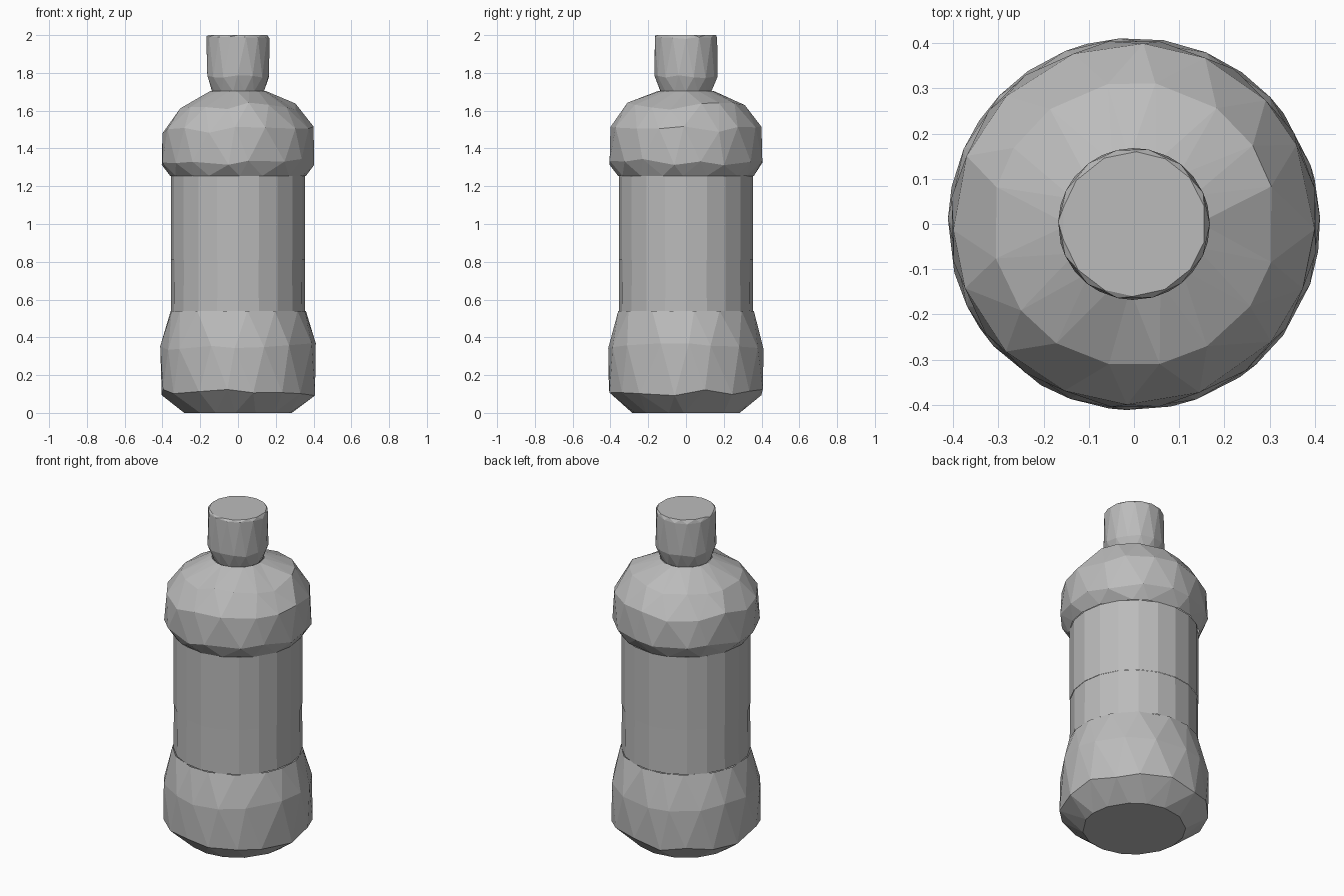
import bpy, bmesh, math, random

random.seed(4)
if "Cube" in bpy.data.objects:
    bpy.data.objects.remove(bpy.data.objects["Cube"], do_unlink=True)

grey = bpy.data.materials.new("plain grey")
grey.use_nodes = True
GREY = (0.5, 0.5, 0.5, 1)
grey.diffuse_color = GREY
grey.node_tree.nodes["Principled BSDF"].inputs["Base Color"].default_value = GREY


def lathe(name, profile, sides, stagger=True, wobble=0.0, bottom=False, top=False):
    """Faceted turned shell; staggered rings are stitched with triangles."""
    bm = bmesh.new()
    rings = []
    for k, (r, z) in enumerate(profile):
        end = k in (0, len(profile) - 1)
        ring = []
        for i in range(sides):
            shift = 0.5 * k if stagger else 0
            angle = math.tau * (i + shift + random.uniform(-wobble, wobble) * 4) / sides
            height = z if end else z + random.uniform(-wobble, wobble) * 0.4
            ring.append(bm.verts.new((r * math.cos(angle), r * math.sin(angle), height)))
        rings.append(ring)
    for lower, upper in zip(rings, rings[1:]):
        for i in range(sides):
            j = (i + 1) % sides
            if stagger:
                bm.faces.new((lower[i], lower[j], upper[i]))
                bm.faces.new((lower[j], upper[j], upper[i]))
            else:
                bm.faces.new((lower[i], lower[j], upper[j], upper[i]))
    if bottom:
        bm.faces.new(rings[0][::-1])
    if top:
        bm.faces.new(rings[-1])
    mesh = bpy.data.meshes.new(name)
    bm.to_mesh(mesh)
    bm.free()
    mesh.materials.append(grey)
    obj = bpy.data.objects.new(name, mesh)
    bpy.context.collection.objects.link(obj)
    return obj


# Bulging foot with a bevelled underside
lathe("bottle_base", [(0.285, 0), (0.412, 0.11), (0.412, 0.35), (0.362, 0.54)],
      16, wobble=0.05, bottom=True)

# Straight waist in two sections with a faint seam
lathe("lower_waist", [(0.356, 0.54), (0.354, 0.81)], 20, stagger=False)
lathe("upper_waist", [(0.356, 0.81), (0.356, 1.255)], 20, stagger=False)

# Rounded shoulder narrowing to the neck
lathe("bottle_shoulder",
      [(0.36, 1.255), (0.408, 1.33), (0.4, 1.5), (0.315, 1.625), (0.145, 1.705)],
      16, wobble=0.05)

# Cap tapered at the neck, with a softened rim
lathe("bottle_cap", [(0.137, 1.7), (0.168, 1.78), (0.168, 1.985), (0.16, 2.0)],
      14, wobble=0.02, bottom=True, top=True)
